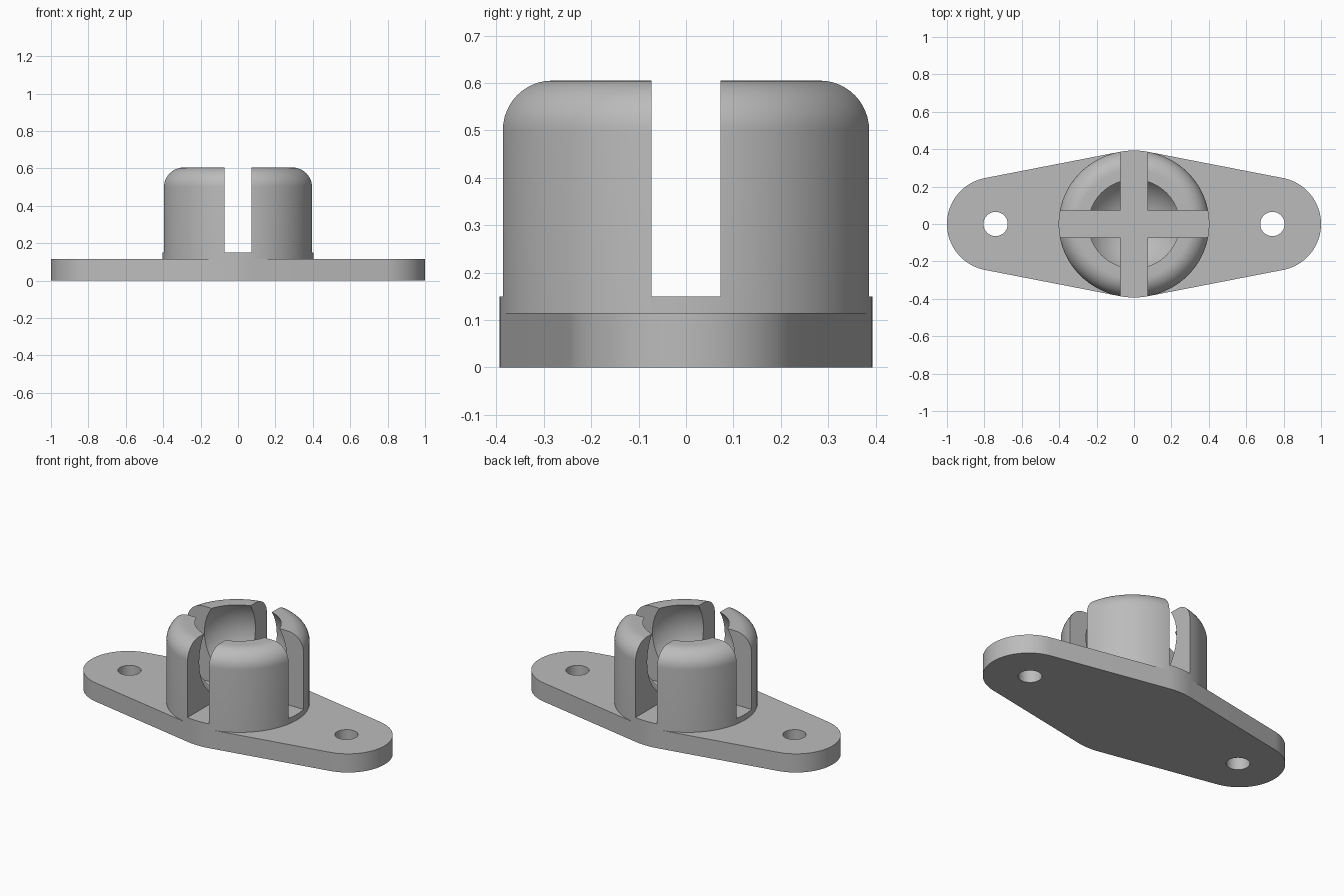
import bpy, bmesh
from math import sin, cos, asin, pi, sqrt

if "Cube" in bpy.data.objects:
    bpy.data.objects.remove(bpy.data.objects["Cube"])

grey = bpy.data.materials.new("light grey")
grey.use_nodes = True
grey.diffuse_color = (0.5, 0.5, 0.5, 1)
grey.node_tree.nodes["Principled BSDF"].inputs["Base Color"].default_value = (0.5, 0.5, 0.5, 1)

PLATE_TOP, SLOT_FLOOR, TOP = 0.115, 0.15, 0.605
RX, RY = 0.403, 0.393          # boss radii
END_X, END_R = 0.75, 0.25      # rounded plate ends
SLOT = 0.146                   # slot width


def arc(cx, cy, r, a0, a1, n):
    return [(cx + r * cos(a0 + (a1 - a0) * i / n),
             cy + r * sin(a0 + (a1 - a0) * i / n)) for i in range(n + 1)]


def finish(name, bm):
    bmesh.ops.recalc_face_normals(bm, faces=bm.faces)
    mesh = bpy.data.meshes.new(name)
    bm.to_mesh(mesh)
    bm.free()
    obj = bpy.data.objects.new(name, mesh)
    bpy.context.collection.objects.link(obj)
    mesh.materials.append(grey)
    return obj


def cut(obj, cutter):
    mod = obj.modifiers.new("cut", 'BOOLEAN')
    mod.operation, mod.solver, mod.object = 'DIFFERENCE', 'EXACT', cutter
    activate(obj)
    bpy.ops.object.modifier_apply(modifier=mod.name)
    bpy.data.objects.remove(cutter)


def activate(obj):
    bpy.ops.object.select_all(action='DESELECT')
    obj.select_set(True)
    bpy.context.view_layer.objects.active = obj


def smooth(obj):
    activate(obj)
    bpy.ops.object.shade_smooth_by_angle(angle=pi / 6)


# Mounting plate: three arcs joined by tangent edges
t = asin((RY - END_R) / END_X)
outline = (arc(END_X, 0, END_R, t - pi / 2, pi / 2 - t, 40)
           + arc(0, 0, RY, pi / 2 - t, pi / 2 + t, 10)
           + arc(-END_X, 0, END_R, pi / 2 + t, 3 * pi / 2 - t, 40)
           + arc(0, 0, RY, 3 * pi / 2 - t, 3 * pi / 2 + t, 10))
bm = bmesh.new()
face = bm.faces.new([bm.verts.new((x, y, 0)) for x, y in outline])
side = bmesh.ops.extrude_face_region(bm, geom=[face])
bmesh.ops.translate(bm, vec=(0, 0, PLATE_TOP),
                    verts=[v for v in side["geom"] if isinstance(v, bmesh.types.BMVert)])
bmesh.ops.remove_doubles(bm, verts=bm.verts, dist=0.0001)
plate = finish("mounting_plate", bm)

# Screw holes
for s in (-1, 1):
    bpy.ops.mesh.primitive_cylinder_add(vertices=48, radius=0.065, depth=1, location=(s * 0.74, 0, 0))
    cut(plate, bpy.context.object)
smooth(plate)

# Ball socket: turned profile with rounded shoulder and spherical cavity
ball_z, ball_r, fillet, mouth = 0.447, 0.29, 0.105, 0.243
mouth_angle = asin((TOP - ball_z) / ball_r)
profile = [(0, PLATE_TOP - 0.01), (RX, PLATE_TOP - 0.01)]
profile += arc(RX - fillet, TOP - fillet, fillet, 0, pi / 2, 12)
profile += arc(0, ball_z, ball_r, mouth_angle, -pi / 2, 28)
steps = 96
bm = bmesh.new()
rings = []
for r, z in profile:
    if r < 0.0001:
        rings.append([bm.verts.new((0, 0, z))] * steps)
    else:
        rings.append([bm.verts.new((r * cos(2 * pi * i / steps), r * RY / RX * sin(2 * pi * i / steps), z))
                      for i in range(steps)])
for low, high in zip(rings, rings[1:]):
    for i in range(steps):
        j = (i + 1) % steps
        bm.faces.new(list(dict.fromkeys((low[i], low[j], high[j], high[i]))))
socket = finish("ball_socket", bm)

# Crossed slots split the socket into four fingers
for size in ((2, SLOT, 1), (SLOT, 2, 1)):
    bpy.ops.mesh.primitive_cube_add(size=1, location=(0, 0, SLOT_FLOOR + 0.5))
    slot = bpy.context.object
    slot.scale = size
    cut(socket, slot)
smooth(socket)
